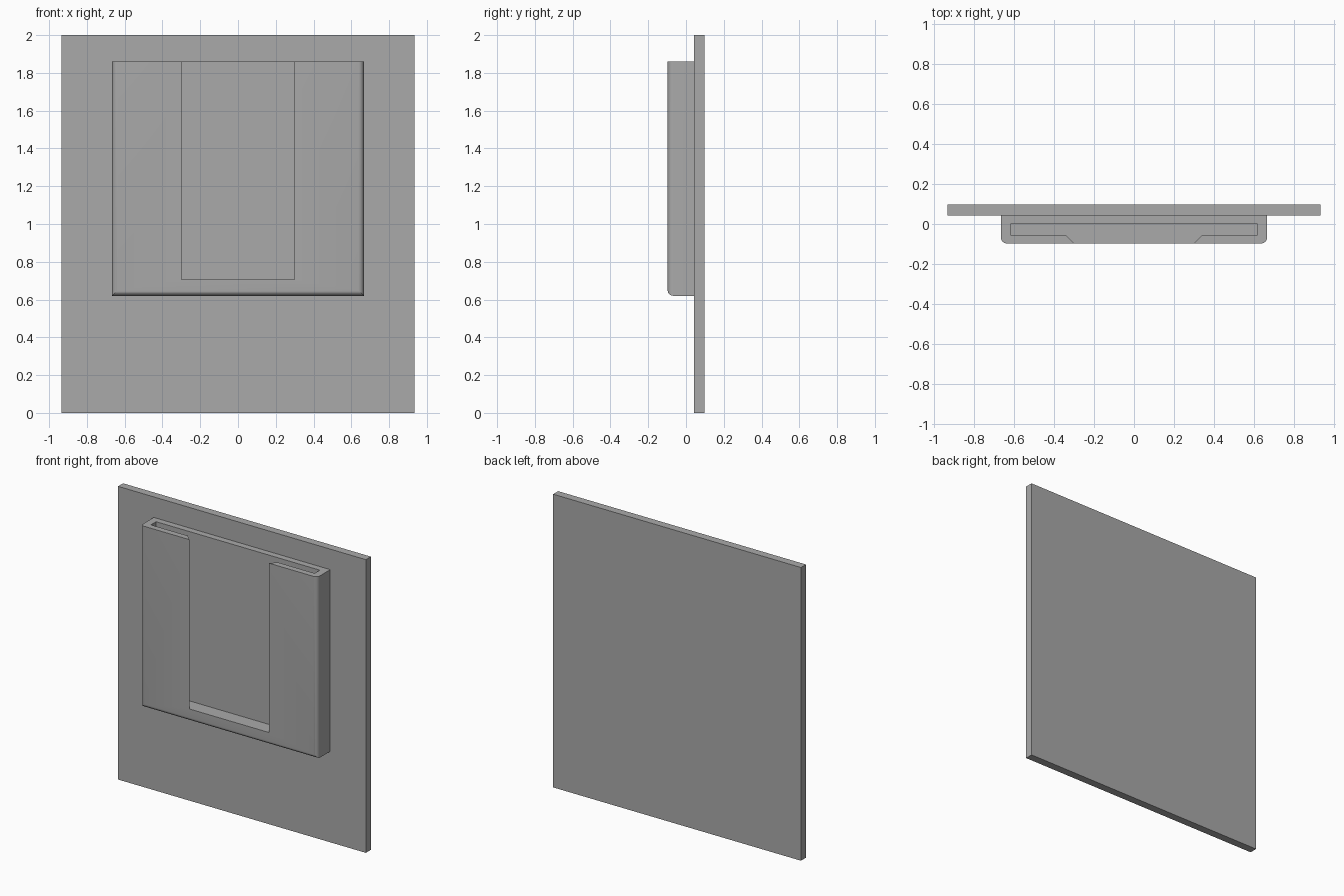
import bpy, bmesh
from math import radians

cube = bpy.data.objects.get("Cube")
if cube:
    bpy.data.objects.remove(cube, do_unlink=True)

# Single flat colour
grey = bpy.data.materials.new("plain grey")
grey.use_nodes = True
colour = (0.4, 0.4, 0.4, 1)
grey.diffuse_color = colour
grey.node_tree.nodes["Principled BSDF"].inputs["Base Color"].default_value = colour


def prism(name, outline, z0, z1, front_radius=0):
    """Extrude an xy outline upwards; optionally round its front edges except the top one."""
    bm = bmesh.new()
    base = bm.faces.new([bm.verts.new((x, y, z0)) for x, y in outline])
    top = bmesh.ops.extrude_face_region(bm, geom=[base])["geom"]
    verts = [g for g in top if isinstance(g, bmesh.types.BMVert)]
    bmesh.ops.translate(bm, verts=verts, vec=(0, 0, z1 - z0))
    bmesh.ops.recalc_face_normals(bm, faces=bm.faces)
    if front_radius:
        front = min(y for x, y in outline)
        edges = [e for e in bm.edges
                 if all(abs(v.co.y - front) < 1e-5 for v in e.verts)
                 and any(v.co.z < z0 + 1e-5 for v in e.verts)]
        bmesh.ops.bevel(bm, geom=edges, offset=front_radius, segments=6,
                        profile=0.5, affect='EDGES')
    mesh = bpy.data.meshes.new(name)
    bm.to_mesh(mesh)
    bm.free()
    mesh.materials.append(grey)
    obj = bpy.data.objects.new(name, mesh)
    bpy.context.collection.objects.link(obj)
    return obj


def rectangle(half_width, front, back):
    return [(-half_width, front), (half_width, front),
            (half_width, back), (-half_width, back)]


FRONT, BACK, JOIN = -0.097, 0.097, 0.043

# Flat back plate
prism("back_plate", rectangle(0.935, JOIN, BACK), 0, 2)

# Pocket block with rounded front rim
pocket = prism("card_pocket", rectangle(0.666, FRONT, JOIN), 0.62, 1.86, 0.028)

# Slot with an undercut front window, open at the top
half = [(0.3, FRONT - 0.04), (0.3, FRONT), (0.34, -0.056), (0.618, -0.056), (0.618, 0)]
outline = half + [(-x, y) for x, y in reversed(half)]
cutter = prism("slot_cutter", outline, 0.705, 2)
cutter.hide_render = True

cut = pocket.modifiers.new("slot", 'BOOLEAN')
cut.operation = 'DIFFERENCE'
cut.solver = 'EXACT'
cut.object = cutter
bpy.ops.object.select_all(action='DESELECT')
bpy.context.view_layer.objects.active = pocket
pocket.select_set(True)
bpy.ops.object.modifier_apply(modifier=cut.name)
bpy.data.objects.remove(cutter, do_unlink=True)

# Smooth the rounded rim, keep the corners crisp
bpy.ops.object.shade_smooth_by_angle(angle=radians(30))
